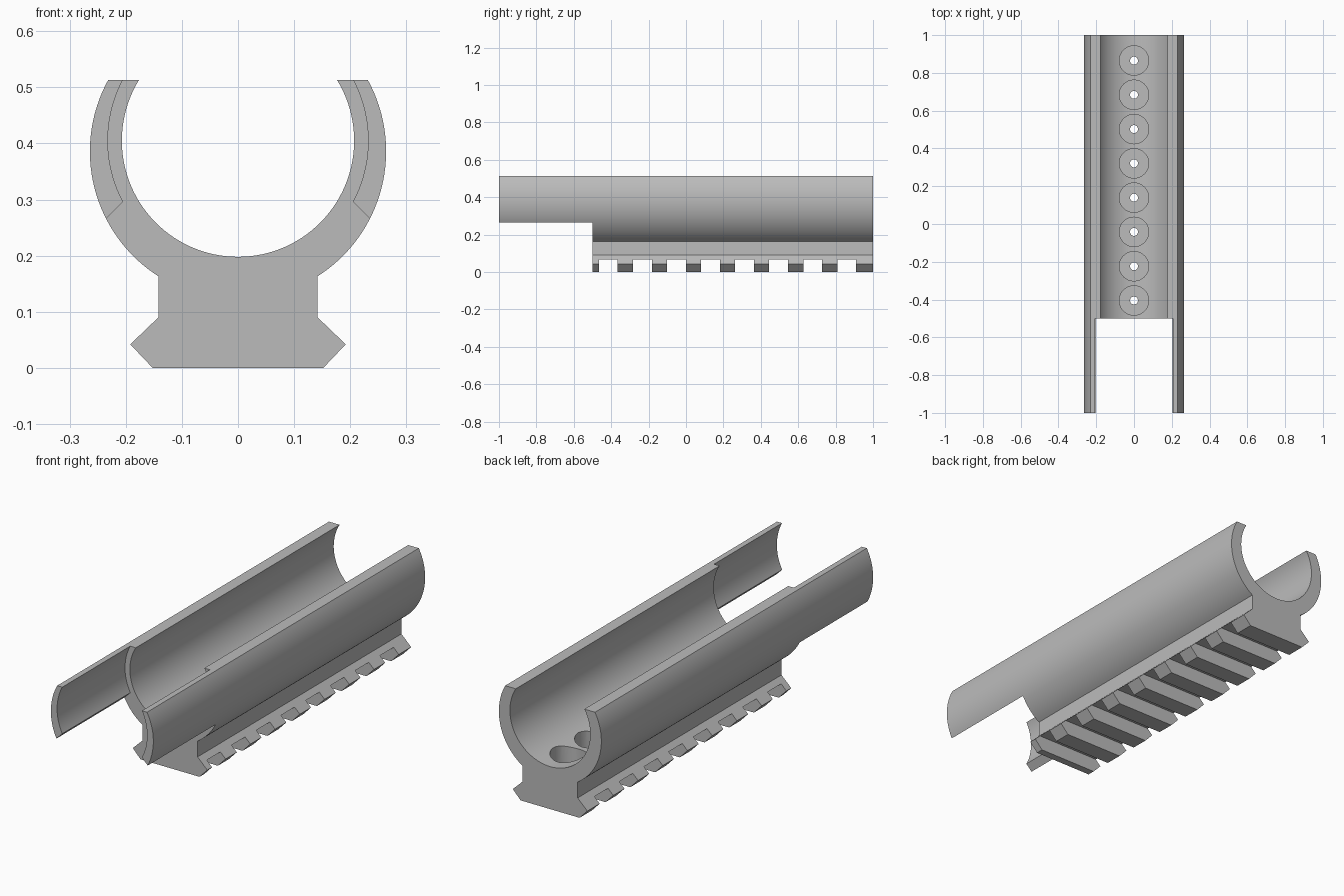
import bpy, bmesh
from math import sin, cos, asin, pi, radians
from mathutils import Matrix

if "Cube" in bpy.data.objects:
    bpy.data.objects.remove(bpy.data.objects["Cube"])

TOP, REAR, STEP, FRONT = 0.513, 1.0, -0.5, -1.0
OUTER_Z, OUTER_R = 0.386, 0.264
BORE_Z, BORE_R, ARM_R = 0.405, 0.207, 0.232

grey = bpy.data.materials.new("plain grey")
grey.use_nodes = True
colour = (0.5, 0.5, 0.5, 1)
grey.diffuse_color = colour
grey.node_tree.nodes["Principled BSDF"].inputs["Base Color"].default_value = colour


def arc(radius, height, start, end, steps):
    """Points of an arc in the x-z plane."""
    angles = [start + (end - start) * i / steps for i in range(steps + 1)]
    return [(radius * cos(a), height + radius * sin(a)) for a in angles]


def make_object(name, bm):
    bmesh.ops.recalc_face_normals(bm, faces=bm.faces)
    mesh = bpy.data.meshes.new(name)
    bm.to_mesh(mesh)
    bm.free()
    mesh.materials.append(grey)
    obj = bpy.data.objects.new(name, mesh)
    bpy.context.collection.objects.link(obj)
    return obj


def mirrored_prism(name, half, y0, y1):
    """Mirror a right-hand half profile and extrude it along y."""
    points = half + [(-x, z) for x, z in reversed(half) if abs(x) > 1e-6]
    bm = bmesh.new()
    face = bm.faces.new([bm.verts.new((x, y0, z)) for x, z in points])
    result = bmesh.ops.extrude_face_region(bm, geom=[face])
    verts = [v for v in result["geom"] if isinstance(v, bmesh.types.BMVert)]
    bmesh.ops.translate(bm, verts=verts, vec=(0, y1 - y0, 0))
    return make_object(name, bm)


def cut(target, cutter):
    mod = target.modifiers.new("cut", "BOOLEAN")
    mod.operation, mod.solver, mod.object = "DIFFERENCE", "EXACT", cutter
    bpy.context.view_layer.objects.active = target
    bpy.ops.object.modifier_apply(modifier=mod.name)
    bpy.data.objects.remove(cutter)


# Open tube with a dovetail rail underneath
inner = arc(BORE_R, BORE_Z, -pi / 2, asin((TOP - BORE_Z) / BORE_R), 40)
neck_angle = asin((0.163 - OUTER_Z) / OUTER_R)
outer = arc(OUTER_R, OUTER_Z, asin((TOP - OUTER_Z) / OUTER_R), neck_angle, 32)
rail = [(0.142, 0.09), (0.192, 0.042), (0.152, 0), (0, 0)]
body = mirrored_prism("rail_tube", inner + outer + rail, FRONT, REAR)

# Front cutaway that leaves two thin side arms
arm_arc = arc(ARM_R, BORE_Z, radians(40), radians(-28), 24)
cutaway = arm_arc + [(0.4, 0.1), (0.4, -0.1), (0, -0.1)]
cut(body, mirrored_prism("front_cutaway", [(0, 0.6)] + cutaway, FRONT - 0.1, STEP))

# Cross slots in the rail
bm = bmesh.new()
for i in range(8):
    m = Matrix.Translation((0, -0.415 + 0.182 * i, 0.018)) @ Matrix.Diagonal((1, 0.1, 0.1, 1))
    bmesh.ops.create_cube(bm, size=1, matrix=m)
cut(body, make_object("slot_cutters", bm))

# Counterbored screw holes through the floor of the tube
for name, radius, low, high in (("bore", 0.078, 0.12, 0.3), ("hole", 0.021, -0.1, 0.2)):
    bm = bmesh.new()
    for i in range(8):
        bmesh.ops.create_cone(
            bm, cap_ends=True, segments=32, radius1=radius, radius2=radius, depth=high - low,
            matrix=Matrix.Translation((0, -0.405 + 0.1815 * i, (low + high) / 2)))
    cut(body, make_object(name + "_cutters", bm))

bpy.ops.object.select_all(action="DESELECT")
body.select_set(True)
bpy.context.view_layer.objects.active = body
bpy.ops.object.shade_smooth_by_angle(angle=radians(25))
